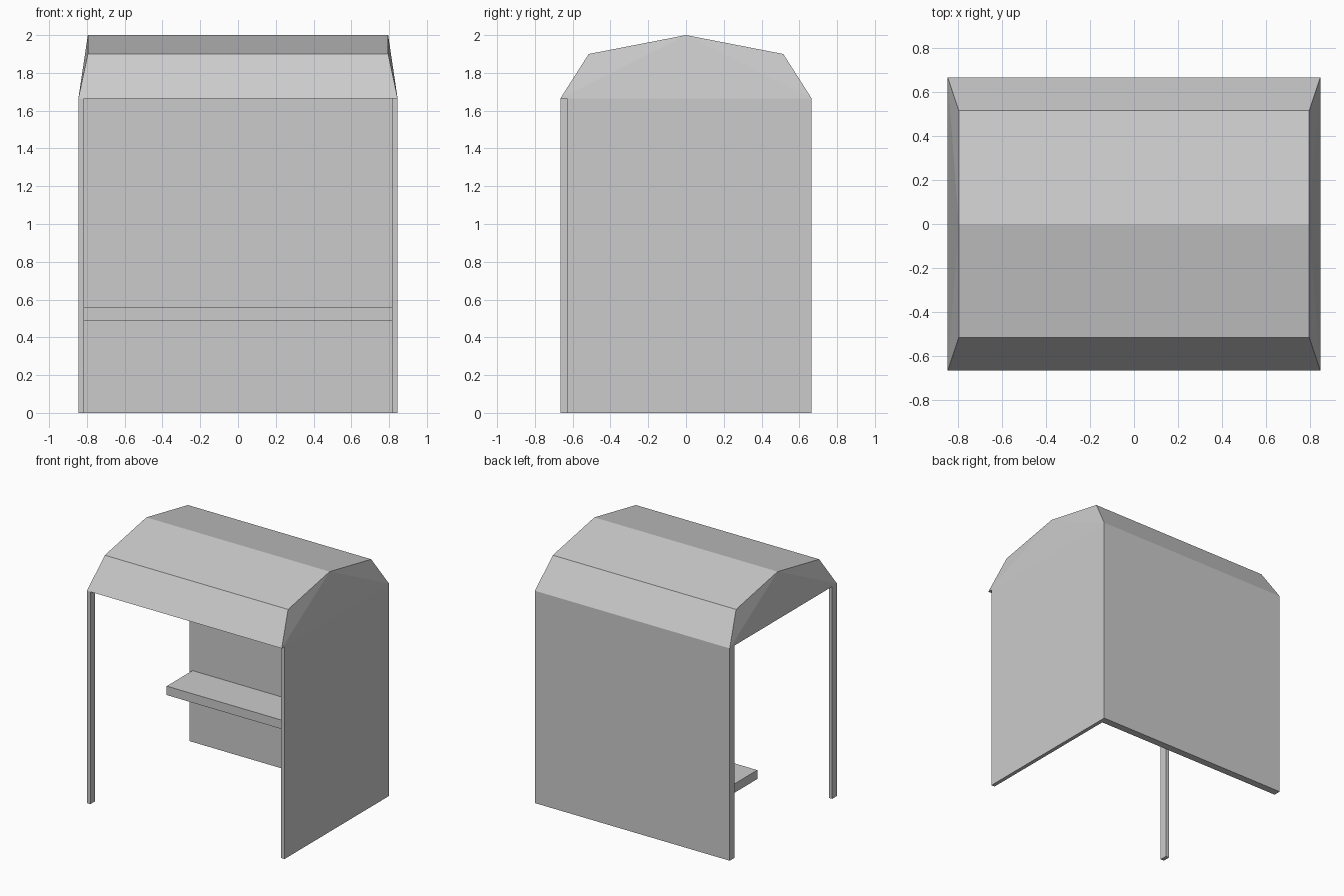
import bpy, bmesh

if "Cube" in bpy.data.objects:
    bpy.data.objects.remove(bpy.data.objects["Cube"])

X, Y = 0.845, 0.665      # half width and half depth
EAVE = 1.665             # height where the roof starts


def finish(name, bm):
    bmesh.ops.recalc_face_normals(bm, faces=bm.faces)
    mesh = bpy.data.meshes.new(name)
    bm.to_mesh(mesh)
    bm.free()
    obj = bpy.data.objects.new(name, mesh)
    bpy.context.collection.objects.link(obj)
    return obj


def box(name, lo, hi):
    bm = bmesh.new()
    bmesh.ops.create_cube(bm, size=1)
    for v in bm.verts:
        v.co = [(a + b) / 2 + c * (b - a) for a, b, c in zip(lo, hi, v.co)]
    return finish(name, bm)


# Walls: back panel and right side panel
box("back_wall", (-X, 0.607, 0), (X, Y, EAVE))
box("side_wall", (X - 0.03, -0.63, 0), (X, 0.607, EAVE))

# Front left support post
box("front_post", (-X, -Y, 0), (-X + 0.03, -0.605, EAVE))

# Bench fixed to the back wall
box("bench", (-0.82, 0.288, 0.49), (X - 0.03, 0.607, 0.56))

# Roof: profile (half width, y, z) repeated at both ends
profile = [(X, -Y, EAVE), (0.795, -0.515, 1.90), (0.795, 0, 2.0),
           (0.795, 0.515, 1.90), (X, Y, EAVE)]
bm = bmesh.new()
ends = [[bm.verts.new((s * x, y, z)) for x, y, z in profile] for s in (-1, 1)]
left, right = ends
for i in range(5):
    j = (i + 1) % 5
    bm.faces.new((left[i], left[j], right[j], right[i]))
# Each end is folded along lines from the eaves to the ridge
for e in ends:
    for tri in ((0, 1, 2), (0, 2, 4), (2, 3, 4)):
        bm.faces.new([e[k] for k in tri])
finish("roof", bm)
